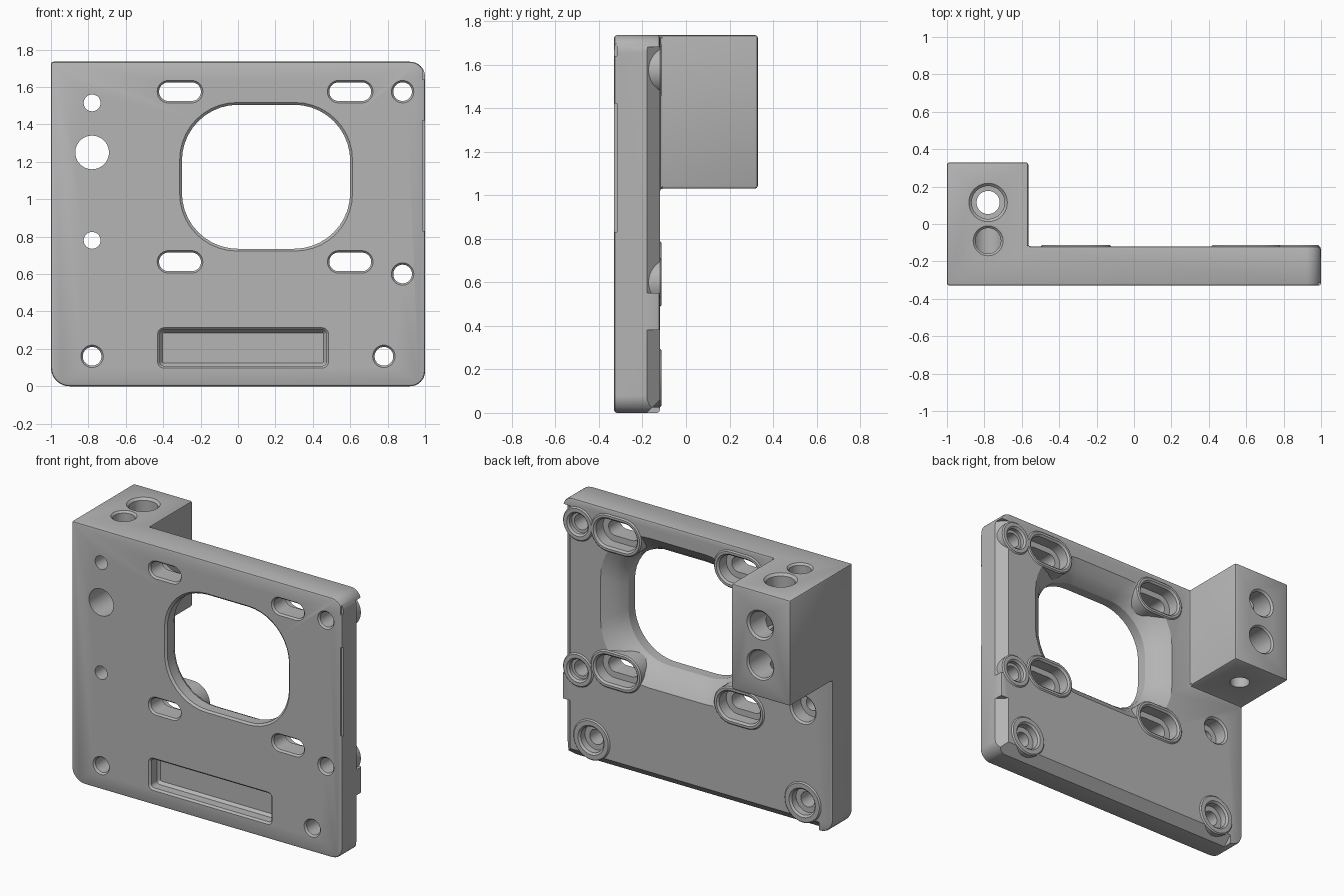
import bpy, bmesh
from math import cos, sin, pi, radians
from mathutils import Vector

cube = bpy.data.objects.get("Cube")
if cube:
    bpy.data.objects.remove(cube)

grey = bpy.data.materials.new("machined_grey")
grey.use_nodes = True
COLOUR = (0.46, 0.46, 0.46, 1)
grey.diffuse_color = COLOUR
grey.node_tree.nodes["Principled BSDF"].inputs["Base Color"].default_value = COLOUR

FRONT, BACK, TOP = -0.33, -0.12, 1.735
PAD = BACK + 0.008


def outline(hw, hh, radii, steps=10):
    """Rounded rectangle, counter-clockwise from the upper right corner."""
    pts = []
    for k, (sx, sy) in enumerate([(1, 1), (-1, 1), (-1, -1), (1, -1)]):
        r = radii[k]
        for i in range(steps + 1):
            a = (k + i / steps) * pi / 2
            pts.append((sx * (hw - r) + r * cos(a), sy * (hh - r) + r * sin(a)))
    return pts


def loft(name, centre, stages, axis="Y"):
    """Skin of rounded rectangles; each stage is (depth, half width, half height, radius)."""
    bm = bmesh.new()
    rings = []
    for depth, hw, hh, r in stages:
        radii = r if isinstance(r, tuple) else (r,) * 4
        ring = []
        for u, v in outline(hw, hh, radii):
            u, v = u + centre[0], v + centre[1]
            ring.append(bm.verts.new((u, depth, v) if axis == "Y" else (u, v, depth)))
        rings.append(ring)
    n = len(rings[0])
    for a, b in zip(rings, rings[1:]):
        for i in range(n):
            j = (i + 1) % n
            bm.faces.new((a[i], a[j], b[j], b[i]))
    bm.faces.new(rings[0])
    bm.faces.new(rings[-1][::-1])
    return finish(name, bm)


def wedge(name, section, start, end):
    """Triangular prism made from section corners swept from start to end."""
    bm = bmesh.new()
    a, b = [[bm.verts.new(Vector(p) + Vector(off)) for p in section] for off in (start, end)]
    for i in range(3):
        j = (i + 1) % 3
        bm.faces.new((a[i], a[j], b[j], b[i]))
    bm.faces.new(a)
    bm.faces.new(b[::-1])
    return finish(name, bm)


def finish(name, bm):
    bmesh.ops.remove_doubles(bm, verts=bm.verts, dist=1e-5)
    bmesh.ops.recalc_face_normals(bm, faces=bm.faces)
    mesh = bpy.data.meshes.new(name)
    bm.to_mesh(mesh)
    bm.free()
    mesh.materials.append(grey)
    obj = bpy.data.objects.new(name, mesh)
    bpy.context.collection.objects.link(obj)
    return obj


def apply(obj, mod):
    bpy.context.view_layer.objects.active = obj
    bpy.ops.object.modifier_apply(modifier=mod.name)


def combine(obj, tool, operation="DIFFERENCE"):
    mod = obj.modifiers.new("combine", "BOOLEAN")
    mod.operation, mod.object, mod.solver = operation, tool, "EXACT"
    apply(obj, mod)
    bpy.data.objects.remove(tool)


# Plate with individually rounded corners, and the clamp block behind it
plate = loft("mounting_plate", (0, TOP / 2),
             [(y, 1, TOP / 2, (0.08, 0, 0.1, 0.08)) for y in (FRONT, BACK)])
block = loft("clamp_block", (-0.7825, 1.3825),
             [(y, 0.2175, 0.3525, 0) for y in (-0.25, 0.33)])
combine(plate, block, "UNION")

# Merge flush faces, then break the sharp edges
bm = bmesh.new()
bm.from_mesh(plate.data)
bmesh.ops.dissolve_limit(bm, angle_limit=radians(1), verts=bm.verts, edges=bm.edges)
bm.to_mesh(plate.data)
bm.free()
bevel = plate.modifiers.new("edge_break", "BEVEL")
bevel.width, bevel.segments, bevel.limit_method = 0.013, 2, "ANGLE"
bevel.angle_limit = radians(50)
apply(plate, bevel)

# Chamfers along the back left edge and the back lower edge
c = 0.06
side = [(1.01, BACK - c - 0.01, 0), (1.01, BACK + 0.01, 0), (1 - c - 0.01, BACK + 0.01, 0)]
for low, high in [(-0.1, 0.38), (0.55, 1.68)]:
    combine(plate, wedge("side_chamfer", side, (0, 0, low), (0, 0, high)))
lower = [(0, BACK - c - 0.01, -0.01), (0, BACK + 0.01, -0.01), (0, BACK + 0.01, c + 0.01)]
combine(plate, wedge("lower_chamfer", lower, (-0.9, 0, 0), (1.1, 0, 0)))

# Window flaring out towards the back
flare = [(-0.4, 0.012), (FRONT, 0.012), (FRONT + 0.012, 0), (-0.25, 0),
         (-0.21, 0.02), (-0.165, 0.055), (BACK, 0.115), (-0.1, 0.14)]
combine(plate, loft("window", (0.15, 1.12),
                    [(y, 0.45 + g, 0.385 + g, 0.3 + g * 0.5) for y, g in flare]))

# Raised pads and stepped fastener openings
slots = [(x, z) for x in (-0.31, 0.6) for z in (0.665, 1.575)]
edge_holes = [(0.88, 0.6), (0.88, 1.575)]
corner_holes = [(-0.78, 0.16), (0.78, 0.16)]
groups = [  # positions, half slot length, hole radius, counterbore radius, bore floor, pad radius
    (slots, 0.062, 0.05, 0.09, -0.2, 0.125),
    (edge_holes, 0, 0.05, 0.068, -0.15, 0.112),
    (corner_holes, 0, 0.05, 0.085, -0.17, 0.135),
]
for spots, half, r, bore, floor, pad in groups:
    for spot in spots:
        combine(plate, loft("pad", spot, [(y, half + p, p, p) for y, p in
                                          ((-0.27, pad), (PAD - 0.008, pad), (PAD, pad - 0.008))]),
                "UNION")
for spots, half, r, bore, floor, pad in groups:
    steps = [(-0.4, r + 0.01), (FRONT, r + 0.01), (FRONT + 0.012, r), (floor, r),
             (floor + 0.001, bore), (PAD - 0.012, bore), (PAD, bore + 0.012), (0, bore + 0.012)]
    for spot in spots:
        combine(plate, loft("opening", spot, [(y, half + q, q, q) for y, q in steps]))

# Bores running front to back through the plate and the block
bores = [
    (1.515, [(-0.4, 0.045), (-0.16, 0.045), (-0.159, 0.085), (0.318, 0.085), (0.33, 0.098), (0.4, 0.098)]),
    (1.25, [(-0.4, 0.09), (0.318, 0.09), (0.33, 0.1), (0.4, 0.1)]),
    (0.78, [(-0.4, 0.045), (-0.22, 0.045), (-0.219, 0.085), (BACK - 0.012, 0.085), (BACK, 0.097), (0, 0.097)]),
]
for z, steps in bores:
    combine(plate, loft("cross_bore", (-0.78, z), [(y, r, r, r) for y, r in steps]))

# Vertical bores in the block
uprights = [
    (0.115, [(0.9, 0.062), (1.4, 0.062), (1.401, 0.088), (TOP - 0.015, 0.088), (TOP, 0.103), (1.8, 0.103)]),
    (-0.09, [(1.2, 0.068), (TOP - 0.012, 0.068), (TOP, 0.08), (1.8, 0.08)]),
]
for y, steps in uprights:
    combine(plate, loft("upright_bore", (-0.78, y), [(z, r, r, r) for z, r in steps], "Z"))

# Shallow label pocket with a stepped rim
pocket = [(-0.4, 0), (FRONT, 0), (FRONT + 0.012, -0.012), (FRONT + 0.07, -0.012),
          (FRONT + 0.09, -0.027)]
combine(plate, loft("pocket", (0.027, 0.205),
                    [(y, 0.457 + g, 0.108 + g, 0.035 + g) for y, g in pocket]))

# Fine relief nicks on the front left edge
for z, h in [(1.125, 0.295), (1.7, 0.06)]:
    combine(plate, loft("relief", (1.005, z), [(y, 0.018, h, 0) for y in (-0.4, FRONT + 0.014)]))

plate.name = "mounting_bracket"
bpy.ops.object.select_all(action="DESELECT")
plate.select_set(True)
bpy.context.view_layer.objects.active = plate
bpy.ops.object.shade_smooth_by_angle(angle=radians(25))
